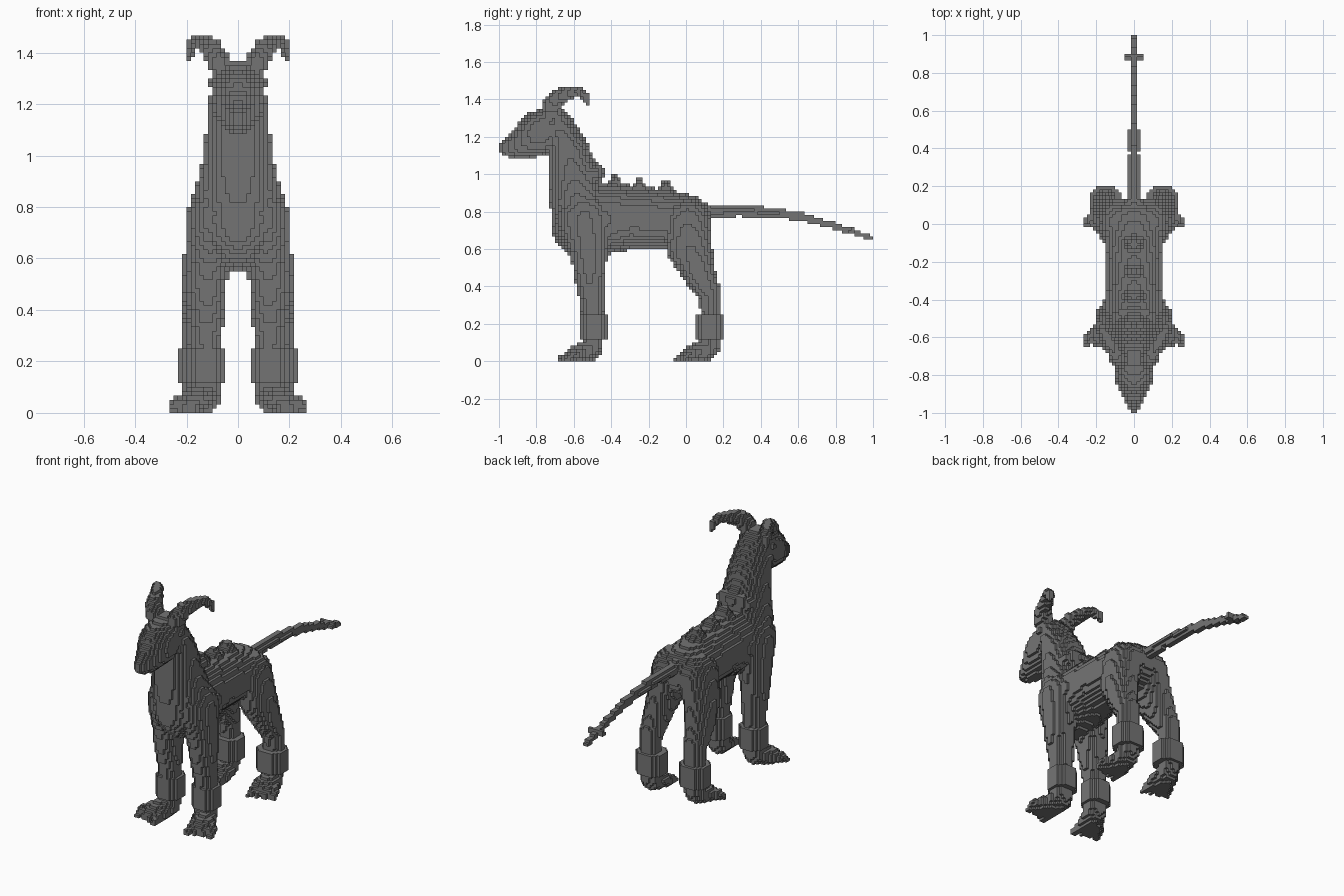
import bpy, math
from mathutils import Vector

cube = bpy.data.objects.get("Cube")
if cube:
    bpy.data.objects.remove(cube, do_unlink=True)

V = 1 / 60  # edge of one block

mat = bpy.data.materials.new("dark_grey")
mat.use_nodes = True
grey = (0.175, 0.175, 0.175, 1)
mat.diffuse_color = grey
bsdf = next(n for n in mat.node_tree.nodes if n.type == 'BSDF_PRINCIPLED')
bsdf.inputs["Base Color"].default_value = grey
bsdf.inputs["Roughness"].default_value = 0.8


def cell_range(c, r):
    return range(math.floor((c - r) / V), math.floor((c + r) / V) + 1)


def tube(stations):
    """Blocks inside a chain of ellipsoids: (x, y, z, half width, radius)."""
    cells = set()
    for a, b in zip(stations, stations[1:]):
        length = (Vector(a[:3]) - Vector(b[:3])).length
        n = max(1, math.ceil(length / V))
        for k in range(n + 1):
            x, y, z, w, r = (p + (q - p) * k / n for p, q in zip(a, b))
            for i in cell_range(x, w):
                dx = ((i + 0.5) * V - x) / w
                for j in cell_range(y, r):
                    dy = ((j + 0.5) * V - y) / r
                    if dx * dx + dy * dy > 1:
                        continue
                    for m in cell_range(z, r):
                        dz = ((m + 0.5) * V - z) / r
                        if m >= 0 and dx * dx + dy * dy + dz * dz <= 1:
                            cells.add((i, j, m))
    return cells


def cuff(x, y, z0, z1, w, d):
    """Upright prism with chamfered corners."""
    cells = set()
    for i in cell_range(x, w):
        for j in cell_range(y, d):
            dx = abs((i + 0.5) * V - x) / w
            dy = abs((j + 0.5) * V - y) / d
            if dx <= 1 and dy <= 1 and dx + dy <= 1.45:
                cells |= {(i, j, m) for m in range(round(z0 / V), round(z1 / V))}
    return cells


def build(name, cells):
    """Skin a set of blocks with square faces on the open sides."""
    verts, faces = {}, []
    for c in cells:
        for axis in range(3):
            u, v = (axis + 1) % 3, (axis + 2) % 3
            for side in (0, 1):
                near = list(c)
                near[axis] += 2 * side - 1
                if tuple(near) in cells:
                    continue
                face = []
                for s, t in ((0, 0), (1, 0), (1, 1), (0, 1)):
                    p = list(c)
                    p[axis] += side
                    p[u] += s
                    p[v] += t
                    face.append(verts.setdefault(tuple(p), len(verts)))
                faces.append(face if side else face[::-1])
    mesh = bpy.data.meshes.new(name)
    mesh.from_pydata([[k * V for k in p] for p in verts], [], faces)
    mesh.materials.append(mat)
    bpy.context.collection.objects.link(bpy.data.objects.new(name, mesh))


def build_pair(name, cells):
    build("left_" + name, cells)
    build("right_" + name, {(-1 - i, j, m) for i, j, m in cells})


def central(rows):
    return tube([(0, *row) for row in rows])


# Trunk, neck and head
build("torso", central([(-.52, .75, .17, .205), (-.42, .765, .16, .19),
                        (-.3, .77, .15, .17), (-.12, .76, .155, .16),
                        (0, .755, .16, .138)]))
build("neck", central([(-.7, 1.27, .105, .09), (-.63, 1.13, .12, .11),
                       (-.6, .98, .135, .142), (-.575, .85, .165, .155),
                       (-.545, .72, .175, .15)]))
build("head", central([(-.71, 1.28, .11, .09), (-.785, 1.22, .105, .122),
                       (-.87, 1.165, .072, .085), (-.95, 1.14, .038, .05)]))

# Collar and ridges along the back
ridges = central([(-.49, 1.0, .12, .05), (-.47, 1.03, .09, .03)])
for y, z, w in ((-.38, .955, .08), (-.25, .935, .07), (-.11, .925, .08)):
    ridges |= central([(y, z - .04, w, .05), (y, z + .02, w * .5, .025)])
build("back_ridges", ridges)

# Tail with a small tuft near its tip
tail = central([(.08, .808, .03, .036), (.3, .806, .026, .033), (.5, .79, .026, .026),
                (.65, .765, .022, .024), (.8, .72, .02, .02),
                (.9, .69, .02, .018), (.985, .657, .017, .016)])
tail |= tube([(-.038, .885, .695, .016, .016), (.038, .885, .695, .016, .016)])
build("tail", tail)

# Horns curling outward and back
build_pair("horn", tube([(.075, -.72, 1.36, .045, .05), (.1, -.69, 1.41, .04, .045),
                         (.125, -.63, 1.437, .032, .034), (.16, -.57, 1.442, .028, .026),
                         (.186, -.535, 1.415, .02, .02), (.188, -.525, 1.39, .017, .017)]))

# Legs: the front pair stands narrower than the hind pair
build_pair("front_leg", tube([(.105, -.545, .76, .09, .14), (.118, -.52, .58, .082, .098),
                              (.122, -.515, .45, .072, .083), (.122, -.5, .3, .062, .063),
                              (.125, -.5, .08, .057, .055)]))
build_pair("hind_leg", tube([(.09, .005, .74, .1, .13), (.125, .02, .6, .085, .12),
                             (.145, .075, .46, .073, .085), (.152, .13, .35, .06, .06),
                             (.152, .135, .22, .057, .055), (.152, .125, .08, .057, .055)]))

# Cuffs, splayed feet and claws, repeated front and back
for end, x, y, w in (("front", .122, -.495, .073), ("hind", .152, .125, .083)):
    build_pair(end + "_cuff", cuff(x, y, .117, .255, w, .077))
    foot = tube([(x + .004, y - .015, .06, .064, .055), (.16, y - .08, .042, .074, .05),
                 (.17, y - .115, .025, .078, .038)])
    for k in range(4):
        toe = .115 + k * .042
        foot |= tube([(toe, y - .1, .04, .018, .027),
                      (toe + .003 * k, y - .17 + .012 * k, .014, .015, .017)])
    build_pair(end + "_foot", foot)
